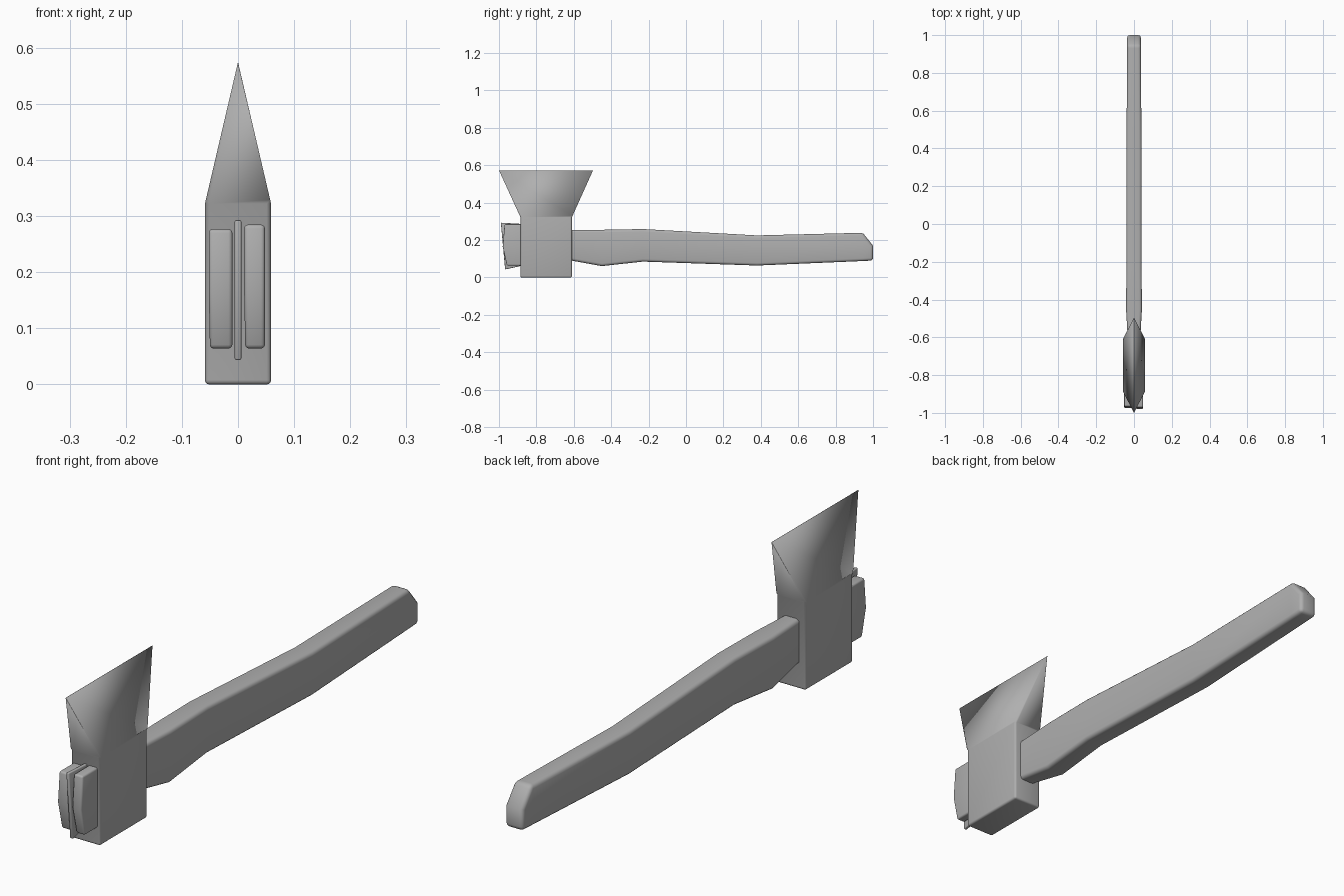
import bpy, bmesh, math

if "Cube" in bpy.data.objects:
    bpy.data.objects.remove(bpy.data.objects["Cube"])

# Dark grey finish shared by every part
grey = bpy.data.materials.new("dark_grey")
grey.diffuse_color = (0.43, 0.43, 0.43, 1.0)
grey.use_nodes = True
grey.node_tree.nodes["Principled BSDF"].inputs["Base Color"].default_value = grey.diffuse_color


def loft(name, sections, bevel=0.0, segments=3, choose=None):
    """Skin four-sided rings; choose(a, b) optionally limits the bevelled edges."""
    bm = bmesh.new()
    rings = [[bm.verts.new(p) for p in s] for s in sections]
    for a, b in zip(rings, rings[1:]):
        for i in range(4):
            j = (i + 1) % 4
            bm.faces.new((a[i], a[j], b[j], b[i]))
    bm.faces.new(rings[0][::-1])
    bm.faces.new(rings[-1])
    bmesh.ops.recalc_face_normals(bm, faces=bm.faces)
    edges = [e for e in bm.edges if e.calc_face_angle() > math.radians(40)
             and (choose is None or choose(*e.verts))]
    bmesh.ops.bevel(bm, geom=edges, offset=bevel, segments=segments,
                    profile=0.5, affect='EDGES', clamp_overlap=True)
    for f in bm.faces:
        f.smooth = True
    me = bpy.data.meshes.new(name)
    bm.to_mesh(me)
    bm.free()
    me.materials.append(grey)
    ob = bpy.data.objects.new(name, me)
    bpy.context.collection.objects.link(ob)
    return ob


def ring_z(x0, x1, y0, y1, z):
    return [(x0, y0, z), (x1, y0, z), (x1, y1, z), (x0, y1, z)]


def ring_y(x0, x1, y, z0, z1, lean=0.0):
    return [(x0, y, z0), (x1, y, z0), (x1, y + lean, z1), (x0, y + lean, z1)]


# Axe head: soft-edged block flaring up to a wide cutting edge
loft("axe_head", [
    ring_z(-0.059, 0.059, -0.885, -0.61, 0.0),
    ring_z(-0.059, 0.059, -0.885, -0.61, 0.322),
    ring_z(-0.0004, 0.0004, -1.0, -0.497, 0.573),
], 0.008, 3, lambda a, b: max(a.co.z, b.co.z) < 0.4)

# Curved handle running into the head, slanted at the grip end
stations = [
    (-0.80, 0.090, 0.255, 0.033), (-0.61, 0.090, 0.255, 0.033),
    (-0.45, 0.061, 0.255, 0.042), (-0.23, 0.085, 0.259, 0.040),
    (0.38, 0.064, 0.225, 0.040), (0.945, 0.088, 0.239, 0.036),
    (1.00, 0.091, 0.170, 0.036),
]
loft("handle", [ring_y(-w, w, y, lo, hi) for y, lo, hi, w in stations], 0.014)

# Two split ends of the handle poking out of the front, slightly bowed
for side, x0, x1, top, y in (("left", -0.052, -0.010, 0.277, -0.965),
                             ("right", 0.011, 0.048, 0.285, -0.970)):
    loft(f"split_end_{side}", [
        ring_z(x0 + 0.002, x1, y + 0.012, -0.80, 0.064),
        ring_z(x0, x1, y - 0.010, -0.80, 0.165),
        ring_z(x0, x1, y, -0.80, top),
    ], 0.007)

# Thin wedge driven between the split ends
loft("wedge", [
    ring_y(-0.006, 0.006, -0.80, 0.08, 0.282),
    ring_y(-0.006, 0.006, -0.967, 0.043, 0.293, -0.023),
], 0.003, 2)
